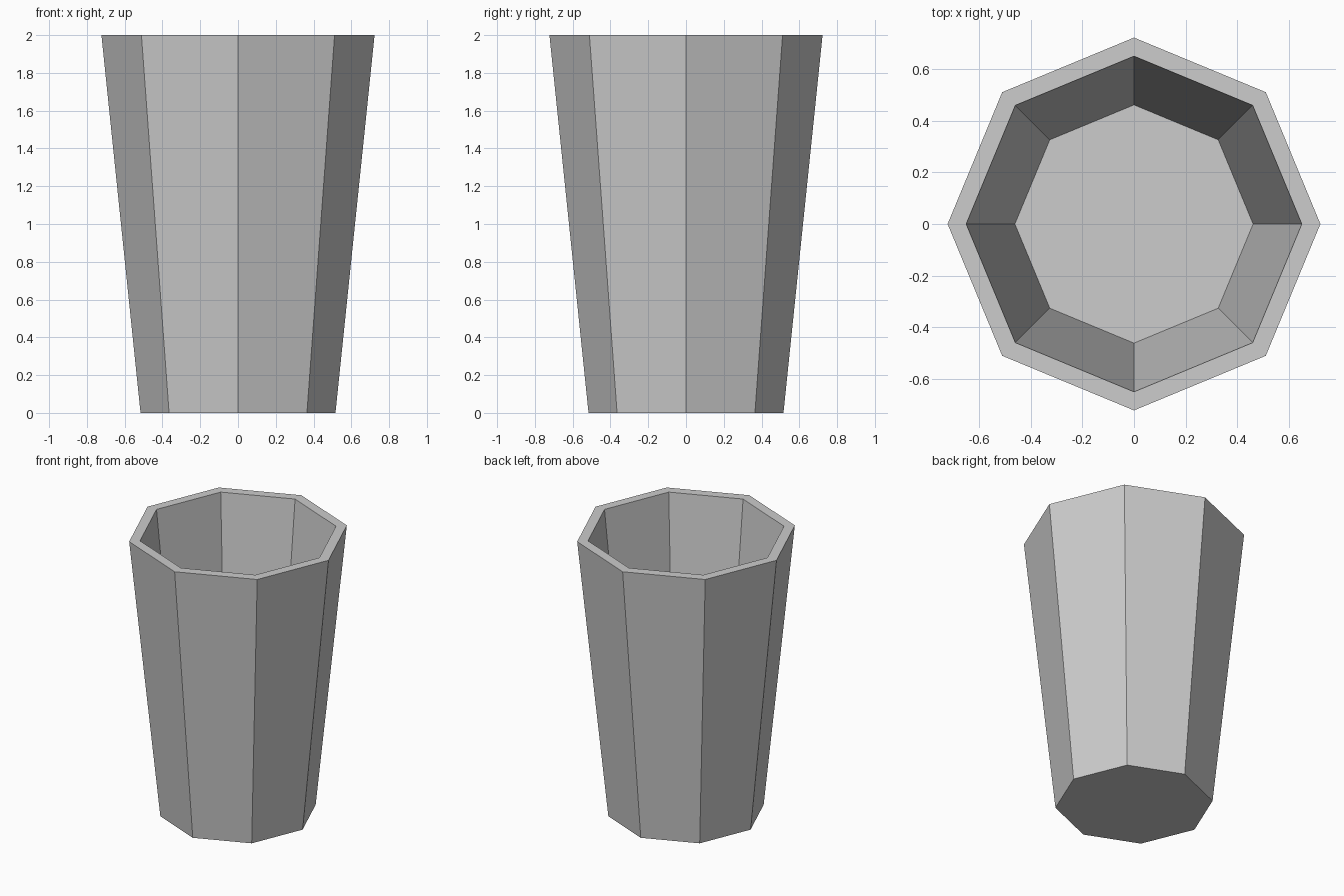
import bpy
import bmesh
from math import cos, sin, tau

cube = bpy.data.objects.get("Cube")
if cube:
    bpy.data.objects.remove(cube, do_unlink=True)

SIDES = 8

# Plain grey material
grey = bpy.data.materials.new("light grey")
grey.use_nodes = True
colour = (0.604, 0.604, 0.604, 1)
grey.diffuse_color = colour
grey.node_tree.nodes["Principled BSDF"].inputs["Base Color"].default_value = colour

# Rings as (radius, height): outer base, outer rim, inner rim, inner floor
profile = [(0.516, 0), (0.723, 2), (0.651, 2), (0.462, 0.19)]

bm = bmesh.new()
rings = [
    [bm.verts.new((r * cos(tau * i / SIDES), r * sin(tau * i / SIDES), z))
     for i in range(SIDES)]
    for r, z in profile
]

# Outer wall, rim and inner wall
for low, high in zip(rings, rings[1:]):
    for i in range(SIDES):
        j = (i + 1) % SIDES
        bm.faces.new((low[i], low[j], high[j], high[i]))

# Underside and inner floor
bm.faces.new(rings[0][::-1])
bm.faces.new(rings[-1])
bmesh.ops.recalc_face_normals(bm, faces=bm.faces)

mesh = bpy.data.meshes.new("cup")
bm.to_mesh(mesh)
bm.free()
mesh.materials.append(grey)
cup = bpy.data.objects.new("cup", mesh)
bpy.context.collection.objects.link(cup)
